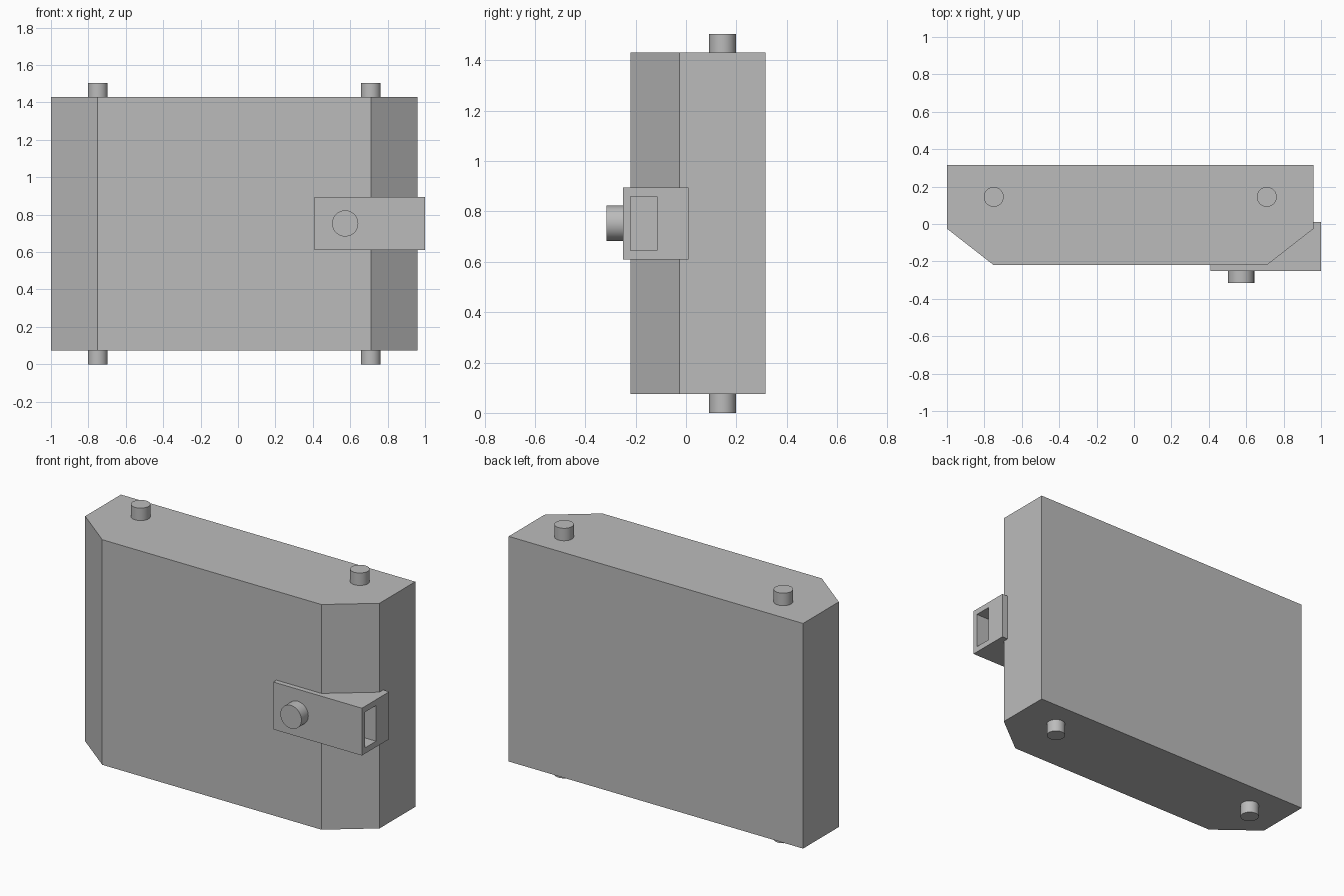
import bpy
import bmesh
from math import pi

default = bpy.data.objects.get("Cube")
if default:
    bpy.data.objects.remove(default, do_unlink=True)

grey = bpy.data.materials.new("plain grey")
grey.use_nodes = True
colour = (0.5, 0.5, 0.5, 1)
grey.diffuse_color = colour
grey.node_tree.nodes["Principled BSDF"].inputs["Base Color"].default_value = colour


def prism(name, outline, bottom, top):
    """Extrude a plan outline upwards into a solid."""
    bm = bmesh.new()
    face = bm.faces.new([bm.verts.new((x, y, bottom)) for x, y in outline])
    grown = bmesh.ops.extrude_face_region(bm, geom=[face])["geom"]
    verts = [v for v in grown if isinstance(v, bmesh.types.BMVert)]
    bmesh.ops.translate(bm, verts=verts, vec=(0, 0, top - bottom))
    bmesh.ops.recalc_face_normals(bm, faces=bm.faces)
    mesh = bpy.data.meshes.new(name)
    bm.to_mesh(mesh)
    bm.free()
    obj = bpy.data.objects.new(name, mesh)
    bpy.context.collection.objects.link(obj)
    mesh.materials.append(grey)
    return obj


def cylinder(name, radius, depth, location, rotation=(0, 0, 0)):
    bpy.ops.mesh.primitive_cylinder_add(vertices=48, radius=radius, depth=depth,
                                        location=location, rotation=rotation)
    obj = bpy.context.object
    obj.name = name
    obj.data.materials.append(grey)
    bpy.ops.object.shade_smooth_by_angle()


# Door body with chamfered front corners
right, left, back, front, shoulder = -1.0, 0.96, 0.315, -0.22, -0.025
bottom, top = 0.075, 1.43
prism("door_body", [(right, back), (right, shoulder), (-0.75, front),
                    (0.71, front), (left, shoulder), (left, back)], bottom, top)

# Hinge pins at the top and bottom of both ends
for side, x in (("right", -0.75), ("left", 0.71)):
    for end, z in (("lower", 0.05), ("upper", 1.455)):
        cylinder(f"{side}_{end}_pin", 0.053, 0.1, (x, 0.145, z))

# Latch wrapping around the left chamfer
latch = prism("latch", [(0.41, -0.25), (1, -0.25), (1, 0.01), (left, 0.01),
                        (left, shoulder), (0.71, front), (0.41, front)], 0.61, 0.895)

# Rectangular pocket in the latch end
cutter = prism("pocket_cutter", [(0.86, -0.22), (1.1, -0.22),
                                 (1.1, -0.115), (0.86, -0.115)], 0.645, 0.86)
cutter.hide_render = True
cutter.hide_set(True)
cut = latch.modifiers.new("pocket", "BOOLEAN")
cut.operation = "DIFFERENCE"
cut.solver = "EXACT"
cut.object = cutter

# Round knob on the latch plate
cylinder("latch_knob", 0.07, 0.075, (0.573, -0.2775, 0.753), (pi / 2, 0, 0))
